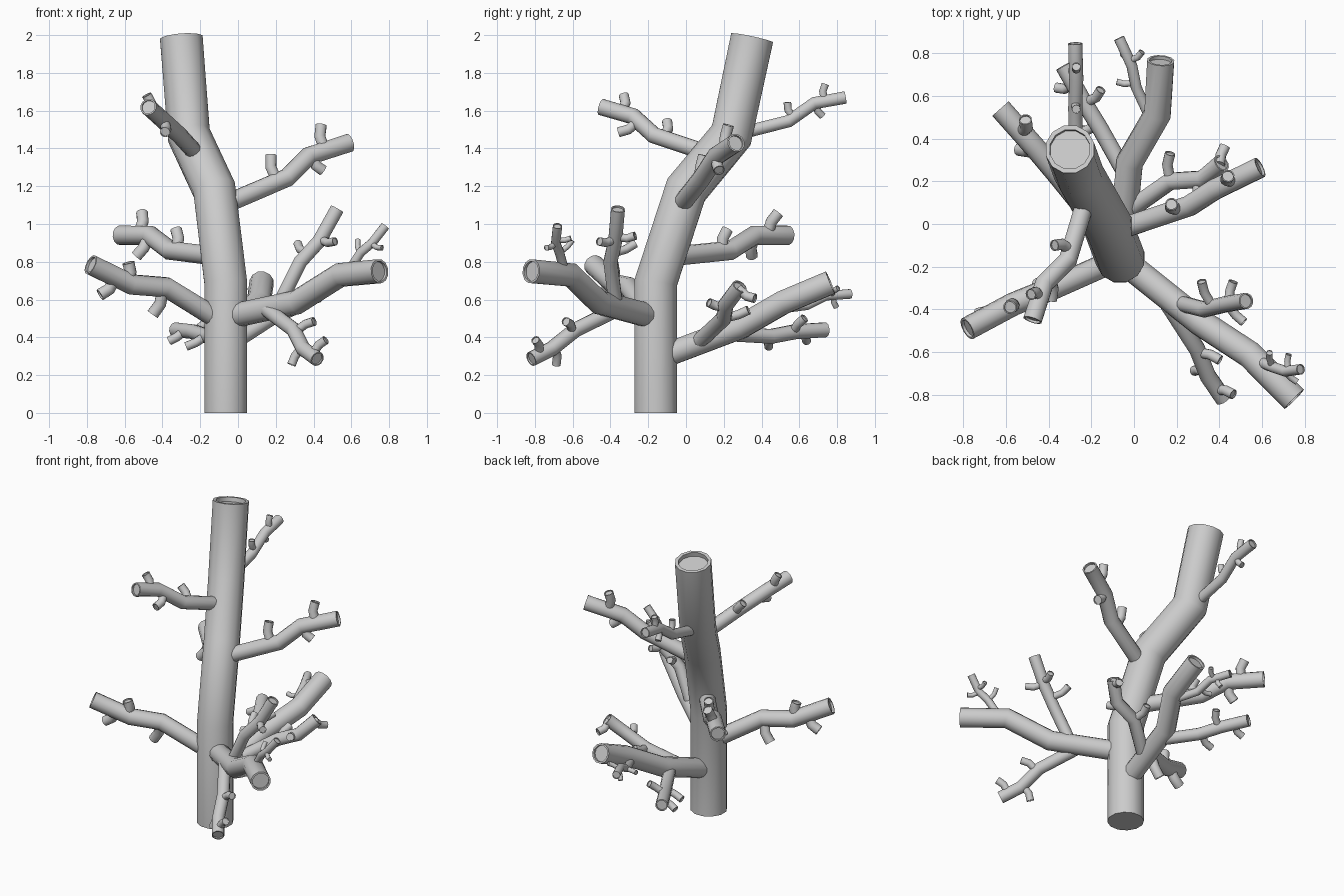
import bpy, bmesh
from mathutils import Vector, Quaternion

if "Cube" in bpy.data.objects:
    bpy.data.objects.remove(bpy.data.objects["Cube"])

SIDES = 12


def tube(bm, pts, r):
    """Sweep a round section along pts; the tip gets a rim and a shallow recess."""
    pts = [Vector(p) for p in pts]
    segs = [(b - a).normalized() for a, b in zip(pts, pts[1:])]
    tans = [segs[0]] + [(a + b).normalized() for a, b in zip(segs, segs[1:])] + [segs[-1]]
    side = tans[0].orthogonal().normalized()
    rings = []

    def ring(centre, tan, radius):
        q = [Quaternion(tan, 6.283185307 * i / SIDES) @ side for i in range(SIDES)]
        rings.append([bm.verts.new(centre + v * radius) for v in q])

    for i, (p, t) in enumerate(zip(pts, tans)):
        if i:
            side = tans[i - 1].rotation_difference(t) @ side
        side = (side - t * side.dot(t)).normalized()
        ring(p, t, r)
    ring(pts[-1], tans[-1], r * 0.82)
    ring(pts[-1] - tans[-1] * r * 0.25, tans[-1], r * 0.82)
    for a, b in zip(rings, rings[1:]):
        for i in range(SIDES):
            j = (i + 1) % SIDES
            bm.faces.new((a[i], a[j], b[j], b[i]))
    bm.faces.new(rings[0][::-1])
    bm.faces.new(rings[-1])


def twig(bm, path, tip, r):
    """Short bent stub from the closest spot of the parent path to the tip."""
    tip = Vector(tip)
    best = None
    for a, b in zip(path, path[1:]):
        a, b = Vector(a), Vector(b)
        d = b - a
        t = min(1, max(0, (tip - a).dot(d) / d.length_squared))
        p = a + d * t
        if best is None or (tip - p).length < best[0]:
            best = ((tip - p).length, p, d.normalized())
    dist, p, d = best
    base = p - d * r * 0.6
    out = (tip - p).normalized()
    tube(bm, [base, base + out * dist * 0.6, tip + d * r * 0.4], r)


def limb(name, r, path, tips=()):
    bm = bmesh.new()
    tube(bm, path, r)
    for tip in tips:
        twig(bm, path, tip, r * 0.6)
    me = bpy.data.meshes.new(name)
    bm.to_mesh(me)
    bm.free()
    ob = bpy.data.objects.new(name, me)
    bpy.context.collection.objects.link(ob)
    bpy.ops.object.select_all(action='DESELECT')
    ob.select_set(True)
    bpy.context.view_layer.objects.active = ob
    bpy.ops.object.shade_smooth_by_angle(angle=0.7)


# Trunk
limb("trunk", 0.117, [(-.065, -.16, 0), (-.065, -.16, .69), (-.125, 0, 1.18),
                      (-.26, .24, 1.47), (-.30, .35, 1.985)])

# Front right branch and its three side branches
limb("front_right_branch", 0.065, [(-.065, -.16, .505), (.31, -.46, .585),
                                   (.54, -.61, .73), (.75, -.82, .75)])
limb("front_right_upper_shoot", 0.038,
     [(.21, -.37, .56), (.33, -.40, .80), (.43, -.375, .91), (.525, -.36, 1.08)],
     [(.31, -.27, .89), (.51, -.46, .90), (.46, -.27, .93)])
limb("front_right_lower_shoot", 0.040,
     [(.15, -.36, .55), (.295, -.585, .44), (.345, -.71, .34), (.42, -.82, .285)],
     [(.40, -.63, .49), (.28, -.68, .26), (.46, -.79, .39)])
limb("front_right_end_shoot", 0.025,
     [(.58, -.64, .74), (.65, -.67, .85), (.71, -.69, .90), (.78, -.68, .99)],
     [(.63, -.60, .91), (.72, -.61, .92), (.76, -.74, .87)])

# Front left branch
limb("front_left_branch", 0.055,
     [(-.065, -.16, .47), (-.38, -.30, .665), (-.565, -.375, .68), (-.78, -.49, .785)],
     [(-.44, -.28, .52), (-.57, -.385, .79), (-.72, -.42, .62)])

# Back branch and its three side branches
limb("back_branch", 0.065, [(-.065, -.16, .285), (-.02, .29, .455),
                            (.11, .515, .585), (.125, .765, .69)])
limb("back_right_shoot", 0.042,
     [(-.03, .06, .37), (.17, .20, .50), (.32, .21, .57), (.41, .285, .67)],
     [(.16, .33, .54), (.31, .12, .58), (.42, .36, .60)])
limb("back_left_shoot", 0.040,
     [(-.02, .20, .42), (-.16, .45, .405), (-.24, .58, .43), (-.33, .74, .44)],
     [(-.27, .43, .35), (-.15, .62, .50), (-.36, .63, .38)])
limb("back_end_shoot", 0.026,
     [(.08, .49, .55), (.01, .64, .57), (-.01, .74, .62), (-.07, .87, .63)],
     [(-.08, .66, .57), (.04, .80, .66), (-.05, .79, .56)])

# Middle and upper branches
limb("right_branch", 0.050,
     [(-.115, -.04, 1.085), (.26, .085, 1.245), (.375, .16, 1.36), (.59, .265, 1.43)],
     [(.165, .09, 1.36), (.43, .22, 1.52), (.44, .17, 1.28)])
limb("left_branch", 0.052,
     [(-.08, -.11, .825), (-.36, .235, .86), (-.465, .36, .94), (-.625, .54, .94)],
     [(-.32, .21, .97), (-.50, .48, 1.06), (-.53, .34, .83)])
limb("upper_front_branch", 0.045,
     [(-.21, .16, 1.36), (-.31, -.17, 1.47), (-.42, -.28, 1.57), (-.475, -.45, 1.62)],
     [(-.37, -.09, 1.54), (-.48, -.32, 1.68), (-.38, -.35, 1.48)])
limb("upper_back_branch", 0.034,
     [(-.27, .25, 1.47), (-.275, .545, 1.545), (-.27, .68, 1.64), (-.275, .845, 1.67)],
     [(-.27, .53, 1.64), (-.27, .73, 1.74), (-.29, .715, 1.57)])
